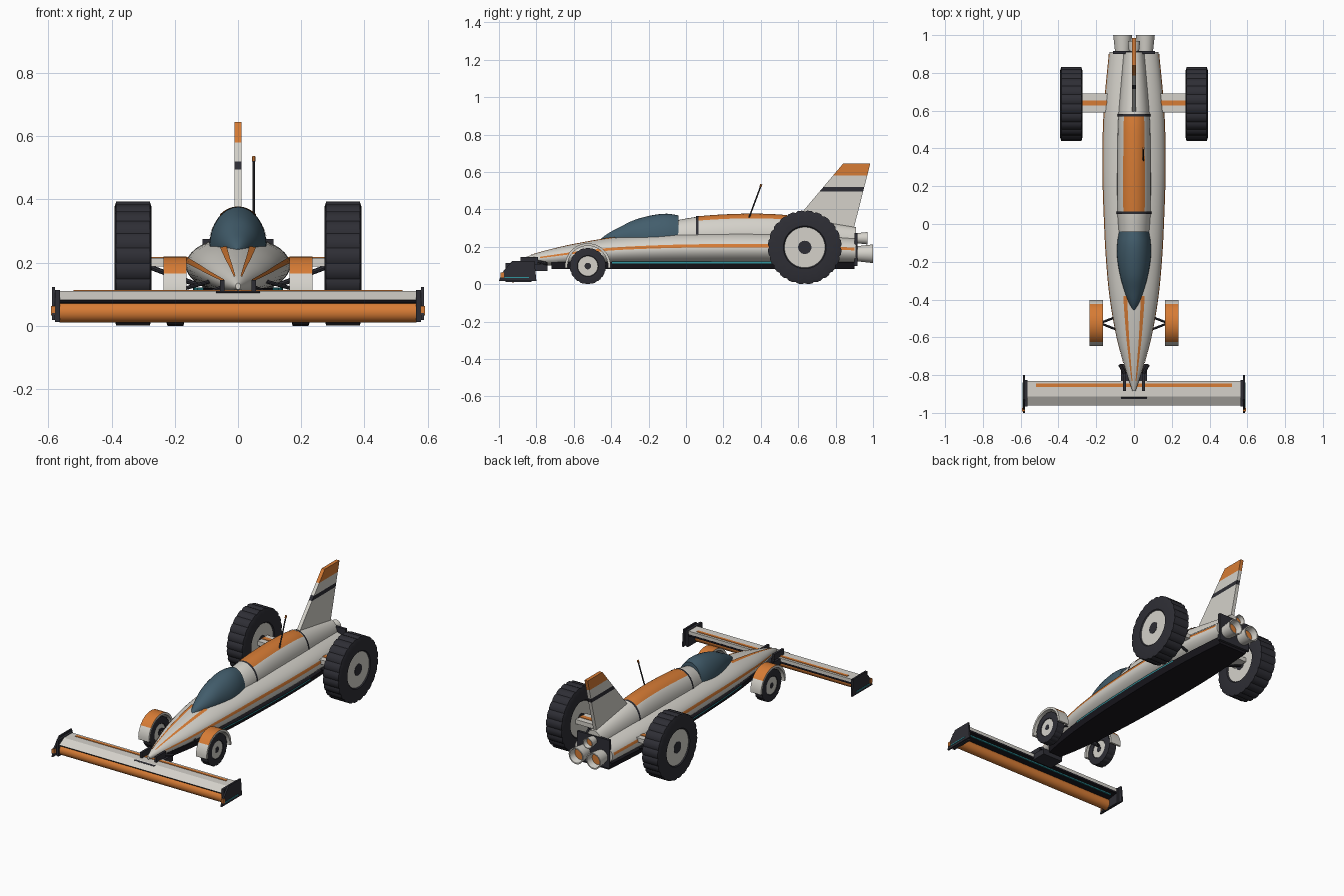
import bpy, bmesh, math
from mathutils import Vector

cube = bpy.data.objects.get("Cube")
if cube:
    bpy.data.objects.remove(cube, do_unlink=True)


def material(name, r, g, b):
    m = bpy.data.materials.new(name)
    m.use_nodes = True
    m.diffuse_color = (r, g, b, 1)
    bsdf = next(n for n in m.node_tree.nodes if n.type == 'BSDF_PRINCIPLED')
    bsdf.inputs["Base Color"].default_value = (r, g, b, 1)
    return m


GREY = material("light grey paint", .66, .64, .59)
ORANGE = material("orange paint", .68, .2, .035)
DARK = material("charcoal rubber", .027, .027, .035)
BLACK = material("black floor", .01, .009, .013)
GLASS = material("blue grey glass", .055, .11, .15)
TEAL = material("teal trim", .03, .3, .34)


def surf(name, rows, mats, closed=True, caps=True, pick=None, smooth=35):
    """Skin a list of point rows; pick(row, column) gives the material index."""
    bm = bmesh.new()
    grid = [[bm.verts.new(p) for p in row] for row in rows]
    n = len(grid[0])
    for i in range(len(grid) - 1):
        for j in range(n if closed else n - 1):
            k = (j + 1) % n
            f = bm.faces.new((grid[i][j], grid[i][k], grid[i + 1][k], grid[i + 1][j]))
            f.material_index = pick(i, j) if pick else 0
    if caps:
        for i, row in ((0, grid[0]), (len(grid) - 2, grid[-1])):
            bm.faces.new(row).material_index = pick(i, 0) if pick else 0
    if closed:
        bmesh.ops.recalc_face_normals(bm, faces=bm.faces)
    else:
        # open strips face away from the car's centre line
        bm.normal_update()
        for f in bm.faces:
            c = f.calc_center_median()
            if f.normal.dot(Vector((c.x, 0, c.z - .19))) < 0:
                f.normal_flip()
    me = bpy.data.meshes.new(name)
    bm.to_mesh(me)
    bm.free()
    for m in mats:
        me.materials.append(m)
    ob = bpy.data.objects.new(name, me)
    bpy.context.collection.objects.link(ob)
    if smooth:
        bpy.ops.object.select_all(action='DESELECT')
        ob.select_set(True)
        bpy.context.view_layer.objects.active = ob
        bpy.ops.object.shade_smooth_by_angle(angle=math.radians(smooth))
    return ob


def box(name, x, y, z, mat):
    rows = [[(a, y[0], z[0]), (a, y[1], z[0]), (a, y[1], z[1]), (a, y[0], z[1])] for a in x]
    return surf(name, rows, [mat], smooth=0)


def extrude_x(name, outline, x, mat):
    return surf(name, [[(a, y, z) for y, z in outline] for a in x], [mat], smooth=0)


def lathe(name, profile, centre, axis, mats, ids, n=32, radius=lambda r, j: r):
    """Turn (offset, radius) pairs about x or y; ids are per profile segment."""
    rows = []
    for t, r in profile:
        row = []
        for j in range(n):
            a, q = math.tau * j / n, radius(r, j)
            c, s = q * math.cos(a), q * math.sin(a)
            row.append(Vector(centre) + Vector((t, c, s) if axis == 'x' else (c, t, s)))
        rows.append(row)
    return surf(name, rows, mats, pick=lambda i, j: ids[i])


def rod(name, a, b, r, mat, n=8):
    a, b = Vector(a), Vector(b)
    q = (b - a).to_track_quat('Z', 'Y')
    ring = [q @ Vector((r * math.cos(math.tau * j / n), r * math.sin(math.tau * j / n), 0)) for j in range(n)]
    return surf(name, [[p + v for v in ring] for p in (a, b)], [mat])


def sample(table, y):
    """Smoothly interpolate station values along y."""
    i = max(k for k in range(len(table) - 1) if k == 0 or table[k][0] <= y)
    a, b = table[i], table[i + 1]
    p, q = table[max(i - 1, 0)], table[min(i + 2, len(table) - 1)]
    h = b[0] - a[0]
    t = min(max((y - a[0]) / h, 0), 1)
    out = []
    for k in range(1, len(a)):
        m0 = (b[k] - p[k]) / (b[0] - p[0]) * h
        m1 = (q[k] - a[k]) / (q[0] - a[0]) * h
        out.append((2*t**3 - 3*t*t + 1)*a[k] + (t**3 - 2*t*t + t)*m0 + (3*t*t - 2*t**3)*b[k] + (t**3 - t*t)*m1)
    return out


def span(a, b, n):
    return [a + (b - a) * i / n for i in range(n + 1)]


def loft(name, table, y, arc, mat, lift=0, steps=40, cols=32, closed=False):
    """Elliptical skin over stations of (y, half width, top, bottom)."""
    rows = []
    angles = span(*arc, cols)[:-1] if closed else span(*arc, cols)
    for v in span(*y, steps):
        w, top, bottom = sample(table, v)
        mid, h = (top + bottom) / 2, (top - bottom) / 2
        rows.append([((w + lift) * math.cos(a), v, mid + (h + lift) * math.sin(a)) for a in angles])
    return surf(name, rows, [mat], closed=closed, caps=closed, smooth=40)


# Main body, spine and canopy
BODY = [(-.885, .008, .135, .115), (-.8, .036, .165, .105), (-.7, .064, .192, .1), (-.6, .09, .215, .1),
        (-.4, .125, .25, .1), (-.2, .145, .268, .1), (0, .156, .278, .1), (.3, .165, .282, .1),
        (.6, .158, .275, .1), (.91, .13, .25, .1)]
SPINE = [(-.06, .08, .34, .15), (.06, .088, .36, .15), (.3, .089, .374, .15), (.5, .086, .37, .15),
         (.6, .081, .356, .15), (.91, .055, .305, .15)]
CANOPY = [(-.455, .006, .243, .225), (-.42, .026, .27, .215), (-.36, .049, .302, .2), (-.28, .072, .342, .17),
          (-.18, .089, .369, .13), (-.1, .089, .377, .12), (-.04, .08, .368, .12)]
FULL = (0, math.tau)
loft("body", BODY, (-.885, .91), FULL, GREY, cols=40, closed=True)
loft("spine", SPINE, (-.06, .91), FULL, GREY, closed=True)
loft("canopy", CANOPY, (-.455, -.04), FULL, GLASS, closed=True, steps=20)

# Painted stripes, spine panel and bands
for side, sx in (("left", 0), ("right", 1)):
    def arc(a, b):
        return (math.pi - a, math.pi - b) if sx else (a, b)
    loft(side + "_side_stripe", BODY, (-.78, .9), arc(.07, .26), ORANGE, .003, 40, 2)
    loft(side + "_nose_stripe", BODY, (-.83, -.38), arc(1.12, 1.29), ORANGE, .003, 20, 2)
loft("spine_panel", SPINE, (.065, .57), (.9, math.pi - .9), ORANGE, .003, 16, 12)
for name, y in (("front_band", .06), ("rear_band", .575)):
    loft(name, SPINE, (y - .006, y + .007), (.1, math.pi - .1), DARK, .005, 1, 20)

# Flat floor with teal edge lines
floor, edges = [], {-1: [], 1: []}
for y in span(-.72, .9, 30):
    w = sample(BODY, y)[0]
    floor.append([(-.84*w, y, .12), (.84*w, y, .12), (.74*w, y, .082), (-.74*w, y, .082)])
    if -.42 < y < .55:
        for s in edges:
            edges[s].append([(s*(.84*w + .003), y, z) for z in (.112, .121)])
surf("floor", floor, [BLACK], smooth=0)
for s, side in ((1, "left"), (-1, "right")):
    surf(side + "_floor_trim", edges[s], [TEAL], closed=False, caps=False)

# Tail fin in painted bands
fin = []
for z in (.28, .495, .52, .58, .645):
    y0, y1 = .6 + (z - .36) * .842, .9 + (z - .31) * .254
    fin.append([(-.011, y0, z), (.011, y0, z), (.011, y1, z), (-.011, y1, z)])
surf("tail_fin", fin, [GREY, DARK, ORANGE], pick=lambda i, j: (0, 1, 0, 2)[i], smooth=0)

# Tail plate and exhaust nozzles
box("tail_plate", (-.112, .112), (.9, .916), (.098, .275), DARK)
for name, x, z, r, length in (("left", .06, .163, .05, .09), ("right", -.06, .163, .05, .09), ("upper", 0, .246, .033, .06)):
    lathe(name + "_nozzle", [(0, r*.8), (length, r), (length, r*.86), (length*.55, r*.72), (length*.55, .001)],
          (x, .91, z), 'y', [GREY, ORANGE], (0, 0, 0, 1))

# Antenna
rod("antenna", (.05, .335, .35), (.05, .4, .525), .004, DARK)
rod("antenna_tip", (.05, .398, .52), (.05, .403, .535), .006, ORANGE)


def wheel(name, centre, r, half, lugs):
    prof = [(.93, .01), (.93, .18), (.9, .18), (.9, .55), (1, .58), (1, .9), (.9, 1)]
    pts = [(-t*half, q*r) for t, q in prof] + [(t*half, q*r) for t, q in reversed(prof)]
    ids = (1, 1, 0, 1, 1, 1)
    lathe(name, pts, centre, 'x', [GREY, DARK], ids + (1,) + ids[::-1], lugs * 4,
          lambda q, j: q * (.968 if q > .95*r and j % 4 == 0 else 1))


# Wheels, fenders, axles and suspension
for s, side in ((1, "left"), (-1, "right")):
    wheel(side + "_rear_wheel", (s*.332, .635, .197), .197, .059, 24)
    wheel(side + "_front_wheel", (s*.198, -.525, .097), .097, .028, 18)
    arch = []
    for a in span(math.radians(-5), math.radians(185), 24):
        c, d = math.cos(a), math.sin(a)
        arch.append([(s*x, -.525 + q*c, .097 + q*d) for x, q in ((.163, .108), (.236, .108), (.236, .122), (.163, .122))])
    surf(side + "_fender", arch, [GREY, ORANGE], pick=lambda i, j: int(5 <= i <= 18 and j == 2), smooth=30)
    box(side + "_rear_axle", sorted((s*.1, s*.29)), (.59, .69), (.188, .215), GREY)
    box(side + "_axle_stripe", sorted((s*.12, s*.28)), (.627, .655), (.21, .218), ORANGE)
    rod(side + "_rear_strut", (s*.13, .64, .13), (s*.29, .64, .19), .008, DARK)
    for y in (-.56, -.49):
        rod(side + "_front_arm", (s*.09, y, .14), (s*.18, -.525, .115), .006, DARK)

# Front wing: rounded leading tube, top plate, dark underside
lathe("wing_leading_tube", [(-.565, .033), (.565, .033)], (0, -.925, .043), 'x', [ORANGE], (0,), 24)
extrude_x("wing_top_plate", [(-.96, .082), (-.912, .11), (-.83, .11), (-.83, .09), (-.95, .08)], (-.565, .565), GREY)
extrude_x("wing_underside", [(-.955, .082), (-.83, .091), (-.83, .078), (-.9, .068), (-.95, .072)], (-.563, .563), BLACK)
box("wing_stripe", (-.52, .52), (-.863, -.845), (.108, .113), ORANGE)
box("wing_under_trim", (-.54, .54), (-.862, -.852), (.067, .078), TEAL)
extrude_x("wing_badge_bar", [(-.926, .105), (-.918, .11), (-.915, .108), (-.923, .102)], (-.07, .07), DARK)
box("wing_mount", (-.07, .07), (-.84, -.74), (.07, .108), DARK)
for s, side in ((1, "left"), (-1, "right")):
    box(side + "_wing_cap", sorted((s*.563, s*.579)), (-.965, -.825), (.012, .113), DARK)
    extrude_x(side + "_endplate", [(-1, .018), (-.985, .06), (-.93, .123), (-.81, .123), (-.8, .018)], (s*.578, s*.588), DARK)
    box(side + "_endplate_trim", sorted((s*.587, s*.591)), (-.97, -.84), (.032, .038), TEAL)
    box(side + "_endplate_light", sorted((s*.577, s*.592)), (-.992, -.972), (.035, .062), ORANGE)
    box(side + "_wing_strut", sorted((s*.043, s*.057)), (-.885, -.79), (.1, .145), DARK)
    rod(side + "_wing_brace", (s*.05, -.79, .12), (s*.075, -.745, .11), .009, DARK)
